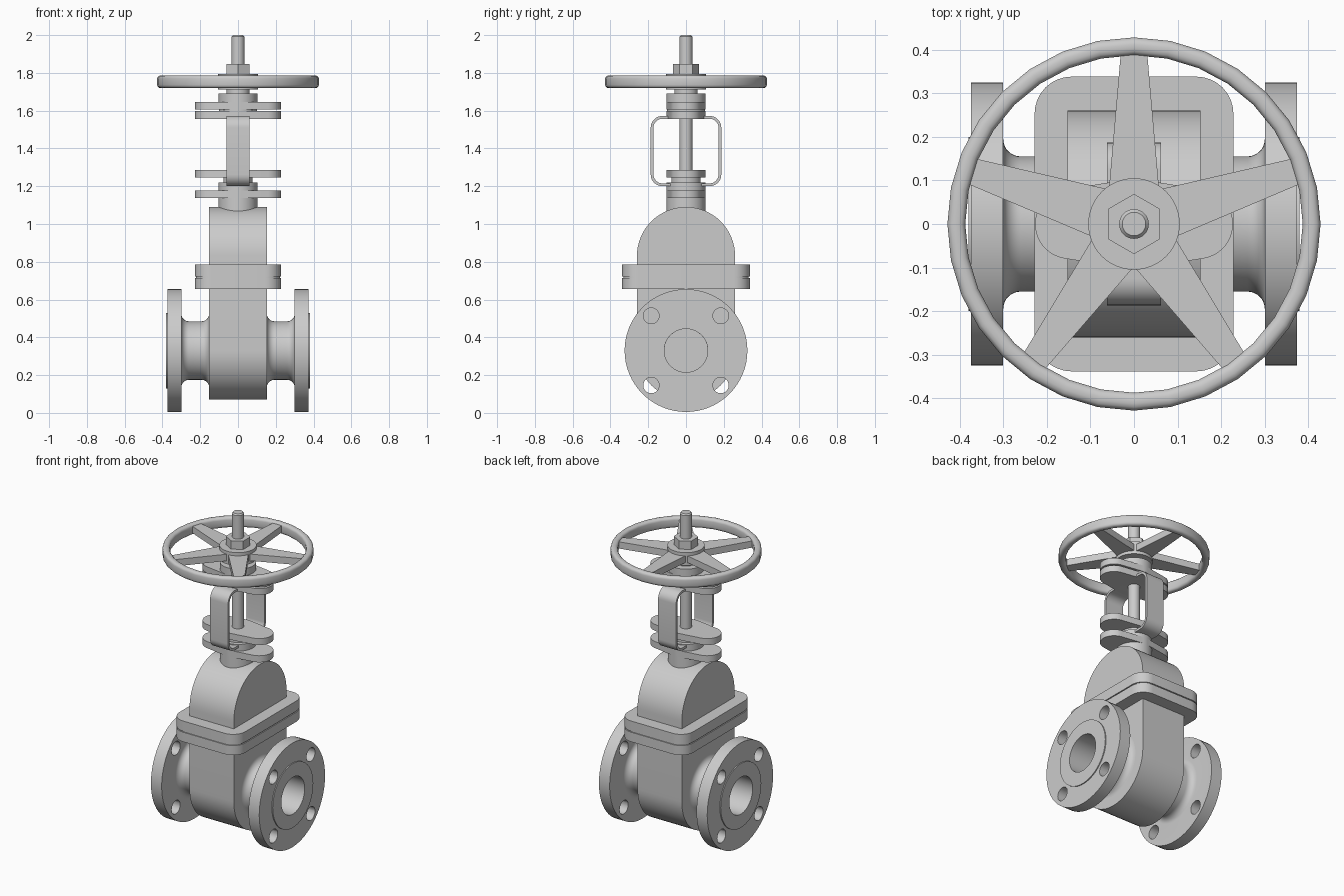
import bpy, bmesh
from math import sin, cos, pi, radians, acos

if "Cube" in bpy.data.objects:
    bpy.data.objects.remove(bpy.data.objects["Cube"])

AXIS_Z = 0.33   # height of the pipe axis


def finish(name, bm):
    bmesh.ops.remove_doubles(bm, verts=bm.verts, dist=1e-5)
    bmesh.ops.recalc_face_normals(bm, faces=bm.faces)
    me = bpy.data.meshes.new(name)
    bm.to_mesh(me)
    bm.free()
    ob = bpy.data.objects.new(name, me)
    bpy.context.collection.objects.link(ob)
    return smooth(ob)


def activate(ob):
    bpy.ops.object.select_all(action='DESELECT')
    ob.select_set(True)
    bpy.context.view_layer.objects.active = ob


def smooth(ob):
    activate(ob)
    bpy.ops.object.shade_smooth_by_angle(angle=radians(32))
    return ob


def arc(cx, cy, r, a0, a1, n=10):
    return [(cx + r * cos(radians(a0 + (a1 - a0) * i / n)),
             cy + r * sin(radians(a0 + (a1 - a0) * i / n))) for i in range(n + 1)]


def circle(r, n=48, start=0, cx=0, cy=0):
    return arc(cx, cy, r, start, start + 360, n)[:-1]


def rrect(x0, x1, y0, y1, r, n=8):
    return (arc(x1 - r, y1 - r, r, 0, 90, n) + arc(x0 + r, y1 - r, r, 90, 180, n)
            + arc(x0 + r, y0 + r, r, 180, 270, n) + arc(x1 - r, y0 + r, r, 270, 360, n))


def prism(name, pts, a, b, axis='z'):
    """Extrude a 2D outline from a to b along z or x."""
    bm = bmesh.new()
    place = (lambda u, v, w: (u, v, w)) if axis == 'z' else (lambda u, v, w: (w, u, v))
    lo = [bm.verts.new(place(u, v, a)) for u, v in pts]
    hi = [bm.verts.new(place(u, v, b)) for u, v in pts]
    bm.faces.new(lo)
    bm.faces.new(hi)
    for i in range(len(pts)):
        j = (i + 1) % len(pts)
        bm.faces.new((lo[i], lo[j], hi[j], hi[i]))
    return finish(name, bm)


def lathe(name, prof, axis='z', n=48):
    """Revolve a closed outline of (along, radius) points."""
    bm = bmesh.new()
    rings = []
    for i in range(n):
        c, s = cos(2 * pi * i / n), sin(2 * pi * i / n)
        rings.append([bm.verts.new((r * c, r * s, p) if axis == 'z' else (p, r * c, AXIS_Z + r * s))
                      for p, r in prof])
    for i in range(n):
        A, B = rings[i], rings[(i + 1) % n]
        for k in range(len(prof)):
            m = (k + 1) % len(prof)
            if prof[k][1] == 0 and prof[m][1] == 0:
                continue
            bm.faces.new((A[k], A[m], B[m], B[k]))
    return finish(name, bm)


def cut(ob, *cutters):
    for c in cutters:
        m = ob.modifiers.new("cut", 'BOOLEAN')
        m.operation, m.solver, m.object = 'DIFFERENCE', 'EXACT', c
        activate(ob)
        bpy.ops.object.modifier_apply(modifier=m.name)
        bpy.data.objects.remove(c)
    return smooth(ob)


# Body with round bottom, bored from both sides up to the gate
body = prism("body", arc(0, AXIS_Z, 0.26, 180, 360, 32) + [(0.26, 0.68), (-0.26, 0.68)],
             -0.153, 0.153, 'x')
bore = circle(0.115, 48, 0, 0, AXIS_Z)
cut(body, prism("bore_r", bore, 0.03, 0.3, 'x'), prism("bore_l", bore, -0.3, -0.03, 'x'))

# Domed bonnet
prism("bonnet", arc(0, 0.83, 0.26, 0, 180, 32) + [(-0.26, 0.75), (0.26, 0.75)],
      -0.153, 0.153, 'x')

# Rectangular body and bonnet flanges with gasket
prism("body_flange", rrect(-0.228, 0.228, -0.338, 0.338, 0.085), 0.655, 0.715)
prism("bonnet_gasket", rrect(-0.222, 0.222, -0.332, 0.332, 0.08), 0.71, 0.725)
prism("bonnet_flange", rrect(-0.228, 0.228, -0.338, 0.338, 0.085), 0.721, 0.785)

# Pipe necks and end flanges with filleted roots, raised faces and bolt holes
prof = ([(0.14, 0.115), (0.38, 0.115), (0.38, 0.2), (0.374, 0.2), (0.374, 0.325), (0.30, 0.325)]
        + arc(0.26, 0.195, 0.04, 0, -90, 8) + arc(0.193, 0.195, 0.04, -90, -180, 8)
        + [(0.14, 0.195)])
ends = lathe("pipe_flanges", prof, 'x', 64)
holes = [prism("hole", circle(0.042, 24, 0, sy * 0.184, AXIS_Z + sz * 0.184), 0.28, 0.4, 'x')
         for sy in (-1, 1) for sz in (-1, 1)]
cut(ends, *holes)
mir = ends.modifiers.new("mirror", 'MIRROR')
mir.use_axis = (True, False, False)
activate(ends)
bpy.ops.object.modifier_apply(modifier=mir.name)

# Packing neck and gland follower
prism("packing_neck", circle(0.103), 1.03, 1.22)
prism("gland_follower", circle(0.078), 1.21, 1.25)

# Oval two-lobed plates
d, R, r = 0.147, 0.103, 0.08
t = acos((R - r) / d) * 180 / pi
oval = (arc(d, 0, r, -t, t, 20) + arc(0, 0, R, t, 180 - t, 4)
        + arc(-d, 0, r, 180 - t, 180 + t, 20) + arc(0, 0, R, 180 + t, 360 - t, 4))
for name, z0, z1 in (("neck_plate", 1.137, 1.178), ("gland_plate", 1.245, 1.285),
                     ("yoke_plate", 1.557, 1.597), ("bearing_plate", 1.606, 1.645)):
    prism(name, oval, z0, z1)

# Bent strap yoke
yoke = prism("yoke", rrect(-0.187, 0.187, 1.2, 1.572, 0.062), -0.062, 0.062, 'x')
cut(yoke, prism("yoke_inside", rrect(-0.172, 0.172, 1.215, 1.557, 0.047), -0.1, 0.1, 'x'))

# Bearing housing and collar under the wheel
prism("bearing_spacer", circle(0.1), 1.59, 1.61)
prism("bearing_housing", circle(0.103), 1.64, 1.69)
prism("wheel_collar", circle(0.062), 1.685, 1.72)

# Handwheel: rim, hub and five tapered spokes
lathe("wheel_rim", rrect(1.72, 1.786, 0.387, 0.428, 0.016, 3), 'z', 32)
prism("wheel_hub", circle(0.105), 1.713, 1.794)
for i in range(5):
    spoke = prism(f"wheel_spoke_{i + 1}",
                  [(0.05, -0.06), (0.395, -0.03), (0.395, 0.03), (0.05, 0.06)], 1.732, 1.774)
    spoke.rotation_euler.z = radians(90 + 72 * i)

# Hex nut and threaded stem
prism("hex_nut", circle(0.069, 6, 30), 1.79, 1.846)
lathe("stem", [(1.2, 0), (1.2, 0.034), (1.992, 0.034), (2.0, 0.027), (2.0, 0)], 'z', 32)
